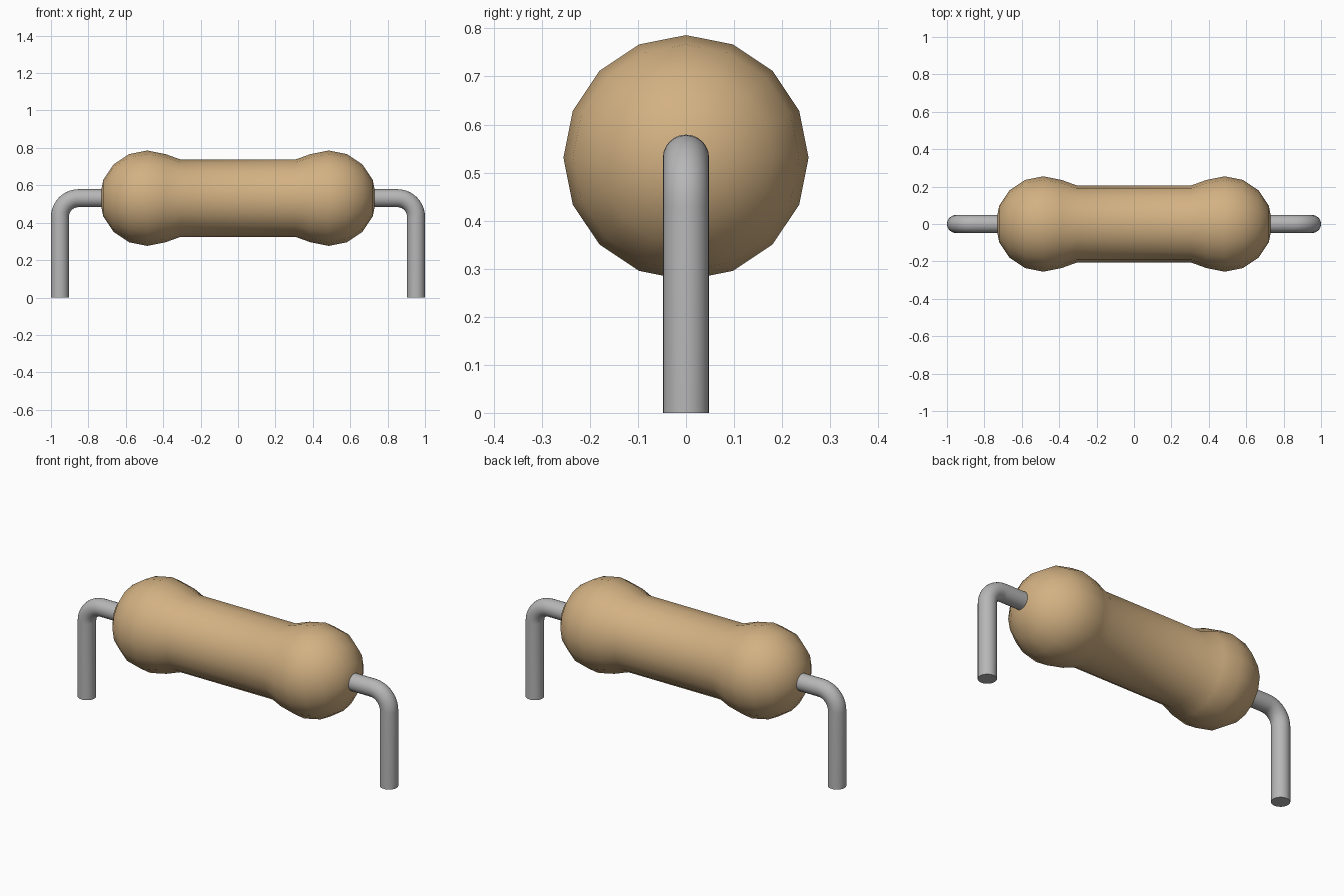
import bpy, bmesh
from math import sin, cos, pi, radians
from mathutils import Vector

if "Cube" in bpy.data.objects:
    bpy.data.objects.remove(bpy.data.objects["Cube"], do_unlink=True)

AXIS_Z = 0.531


def material(name, rgb, rough):
    mat = bpy.data.materials.new(name)
    mat.use_nodes = True
    mat.diffuse_color = (*rgb, 1)
    bsdf = mat.node_tree.nodes["Principled BSDF"]
    bsdf.inputs["Base Color"].default_value = (*rgb, 1)
    bsdf.inputs["Roughness"].default_value = rough
    return mat


def sweep(name, stations, sides, mat, angle):
    """Skin round rings; each station is (centre, direction, radius)."""
    bm = bmesh.new()
    rings = []
    for centre, direction, radius in stations:
        side = Vector((0, 1, 0))
        up = direction.cross(side)
        rings.append([bm.verts.new(centre + radius * (cos(a) * up + sin(a) * side))
                      for a in (2 * pi * i / sides for i in range(sides))])
    for a, b in zip(rings, rings[1:]):
        for i in range(sides):
            j = (i + 1) % sides
            bm.faces.new((a[i], a[j], b[j], b[i]))
    # Cap open ends; zero-radius ends collapse into poles
    for ring, station in ((rings[0], stations[0]), (rings[-1], stations[-1])):
        if station[2] > 0:
            bm.faces.new(ring)
    bmesh.ops.remove_doubles(bm, verts=bm.verts, dist=0.0001)
    bmesh.ops.recalc_face_normals(bm, faces=bm.faces)
    mesh = bpy.data.meshes.new(name)
    bm.to_mesh(mesh)
    bm.free()
    obj = bpy.data.objects.new(name, mesh)
    bpy.context.collection.objects.link(obj)
    mesh.materials.append(mat)
    bpy.ops.object.select_all(action="DESELECT")
    obj.select_set(True)
    bpy.context.view_layer.objects.active = obj
    bpy.ops.object.shade_smooth_by_angle(angle=radians(angle))
    return obj


tan = material("tan ceramic", (0.65, 0.44, 0.225), 0.6)
grey = material("grey metal wire", (0.47, 0.47, 0.47), 0.5)

# Body: rounded bulb at each end, narrower barrel between
bulb_x, bulb_r = 0.485, 0.255
half = [(0.308, 0.207)]
half += [(bulb_x + bulb_r * sin(k * pi / 8), bulb_r * cos(k * pi / 8)) for k in range(-1, 4)]
half += [(bulb_x + bulb_r, 0)]
profile = [(-x, r) for x, r in reversed(half)] + half
sweep("resistor_body",
      [(Vector((x, 0, AXIS_Z)), Vector((1, 0, 0)), r) for x, r in profile],
      16, tan, 40)

# Wire legs: out of the bulb, round a bend, down to the ground
wire_r, bend, leg_x = 0.048, 0.1, 0.952
for name, s in (("left_wire", 1), ("right_wire", -1)):
    path = [(Vector((s * 0.65, 0, AXIS_Z)), Vector((s, 0, 0)), wire_r)]
    for k in range(11):
        a = k * pi / 20
        centre = Vector((s * (leg_x - bend + bend * sin(a)), 0,
                         AXIS_Z - bend + bend * cos(a)))
        path.append((centre, Vector((s * cos(a), 0, -sin(a))), wire_r))
    path.append((Vector((s * leg_x, 0, 0)), Vector((0, 0, -1)), wire_r))
    sweep(name, path, 24, grey, 40)
